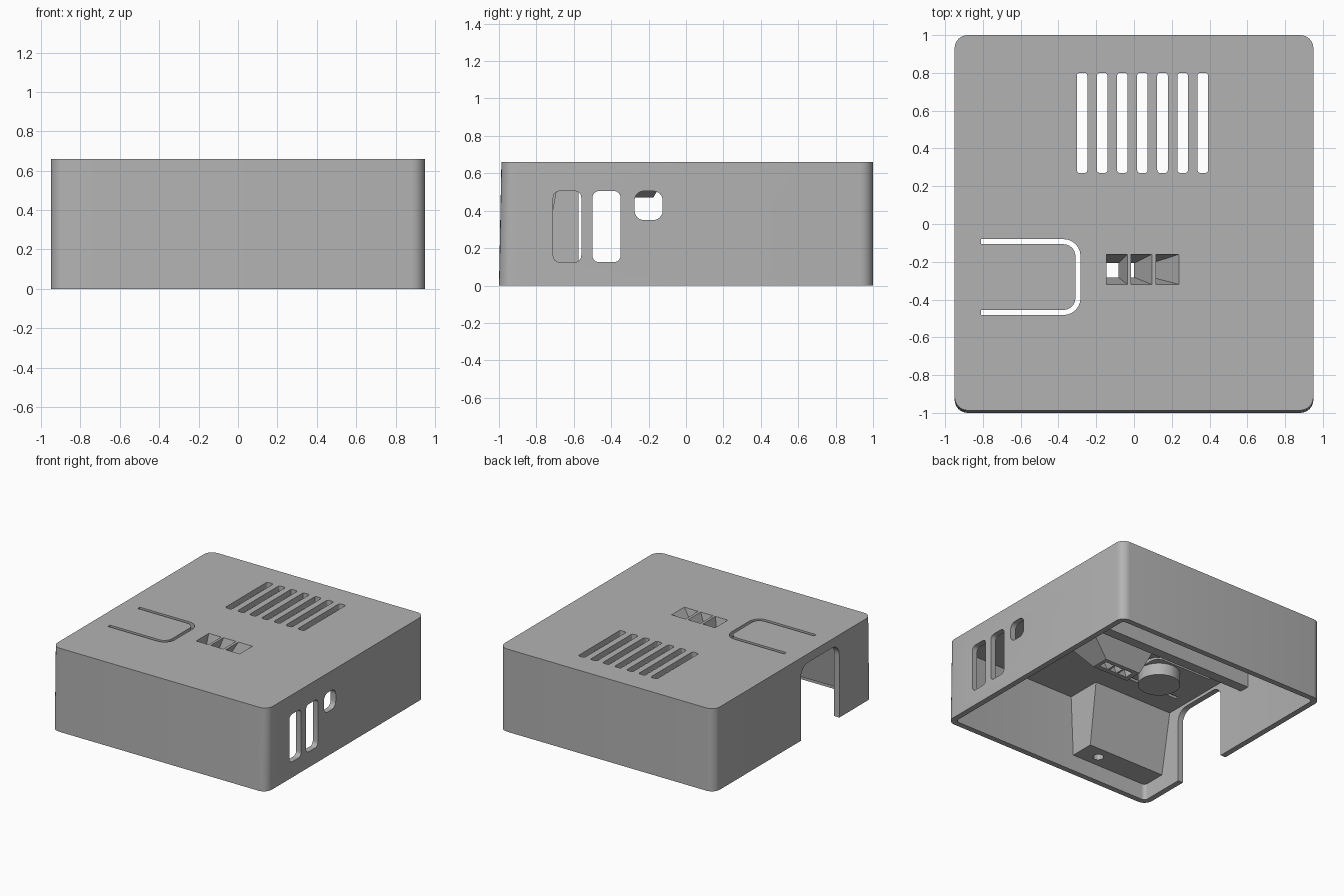
import bpy, bmesh, math
from mathutils import Vector

if "Cube" in bpy.data.objects:
    bpy.data.objects.remove(bpy.data.objects["Cube"])

grey = bpy.data.materials.new("light_grey_plastic")
grey.diffuse_color = (0.45, 0.45, 0.45, 1)
grey.use_nodes = True
grey.node_tree.nodes["Principled BSDF"].inputs["Base Color"].default_value = grey.diffuse_color


def rounded(x0, x1, y0, y1, r, n=6):
    """Counter-clockwise rounded rectangle."""
    pts = []
    corners = [(x1 - r, y1 - r), (x0 + r, y1 - r), (x0 + r, y0 + r), (x1 - r, y0 + r)]
    for k, (cx, cy) in enumerate(corners):
        for i in range(n + 1):
            a = math.pi / 2 * (k + i / n)
            pts.append((cx + r * math.cos(a), cy + r * math.sin(a)))
    return pts


def rect(x0, x1, y0, y1):
    return [(x1, y1), (x0, y1), (x0, y0), (x1, y0)]


def loft(name, low, high, z0, z1, axis="Z"):
    """Solid between two matching outlines; axis X maps outline to (y, z)."""
    def place(p, h):
        return (h, p[0], p[1]) if axis == "X" else (p[0], p[1], h)
    bm = bmesh.new()
    a = [bm.verts.new(place(p, z0)) for p in low]
    b = [bm.verts.new(place(p, z1)) for p in high]
    bm.faces.new(a[::-1])
    bm.faces.new(b)
    n = len(a)
    for i in range(n):
        j = (i + 1) % n
        bm.faces.new((a[i], a[j], b[j], b[i]))
    bmesh.ops.recalc_face_normals(bm, faces=bm.faces)
    me = bpy.data.meshes.new(name)
    bm.to_mesh(me)
    bm.free()
    me.materials.append(grey)
    ob = bpy.data.objects.new(name, me)
    bpy.context.collection.objects.link(ob)
    return ob


def prism(name, pts, lo, hi, axis="Z"):
    return loft(name, pts, pts, lo, hi, axis)


def cut(ob, cutters):
    for c in cutters:
        m = ob.modifiers.new("cut", "BOOLEAN")
        m.operation, m.solver, m.object = "DIFFERENCE", "EXACT", c
    dg = bpy.context.evaluated_depsgraph_get()
    dg.update()
    me = bpy.data.meshes.new_from_object(ob.evaluated_get(dg))
    ob.modifiers.clear()
    ob.data = me


def smooth(ob):
    for p in ob.data.polygons:
        p.use_smooth = True
    ob.data.set_sharp_from_angle(angle=math.radians(30))


T = 0.045   # wall thickness
H = 0.66

# outer shell, front wall leaning back slightly
shell = loft("case_shell", rounded(-.95, .95, -1, 1, .07),
             rounded(-.95, .95, -.987, 1, .07), 0, H)
cavity = prism("cavity_cutter", rounded(-.95 + T, .95 - T, -1 + T, 1 - T, .03), -.1, H - T)
cutters = [cavity]

# port windows in the right wall
for y0, y1, z0, r in [(-.71, -.56, .125, .035), (-.5, -.35, .125, .035), (-.275, -.125, .35, .05)]:
    cutters.append(prism("port_cutter", rounded(y0, y1, z0, .505, r), .85, 1.05, "X"))

# arched opening in the left wall
cutters.append(prism("arch_cutter", rounded(-.575, -.09, -.3, .59, .09), -1.05, -.85, "X"))

# vent slots
for i in range(7):
    x = -.275 + i * .1065
    cutters.append(prism("vent_cutter", rounded(x - .028, x + .028, .27, .8, .015, 3), .5, .8))

# U-shaped slot freeing the button tongue
def u_path(x1, y0, y1, r):
    p = rounded(-1.5, x1, y0, y1, r)
    return [(-.81, y0)] + p[21:28] + p[0:7] + [(-.81, y1)]
cutters.append(prism("tongue_slot_cutter",
                     u_path(-.283, -.482, -.08, .09) + u_path(-.31, -.455, -.107, .063)[::-1], .5, .8))

# slanted light guides through the top
guides = []
for (a, b), (c, d) in [((-.145, -.035), (-.16, -.085)), ((-.015, .095), (-.07, -.005)), ((.117, .24), (.01, .085))]:
    s = (.67 - .45) / .2
    guides.append(loft("light_guide_cutter", rect(c, d, -.28, -.21), rect(a, b, -.32, -.16), .46, .661))
cutters += guides
cut(shell, cutters)
smooth(shell)

# tapered body around the light guides
body = loft("light_guide_body", rect(-.2, .12, -.32, -.175), rect(-.25, .34, -.40, -.085), .47, H - T + .01)
cut(body, guides)

# corner screw block with a blind hole
block = loft("screw_block", rect(-.93, -.22, -.975, -.76), rect(-.93, -.2, -.965, -.67), .13, H - T + .01)
hole = prism("screw_hole_cutter", rounded(-.42, -.34, -.90, -.82, .0399, 3), .05, .4)
cut(block, [hole])
smooth(block)

# round button post under the tongue
post = prism("button_post", rounded(-.63, -.32, -.436, -.126, .1549, 8), .52, H - T + .01)
smooth(post)

# stiffening rail across the ceiling
prism("ceiling_rail", rect(-.92, .92, .14, .22), .44, H - T + .01)

# drop the cutters
for c in cutters + [hole]:
    bpy.data.objects.remove(c, do_unlink=True)
